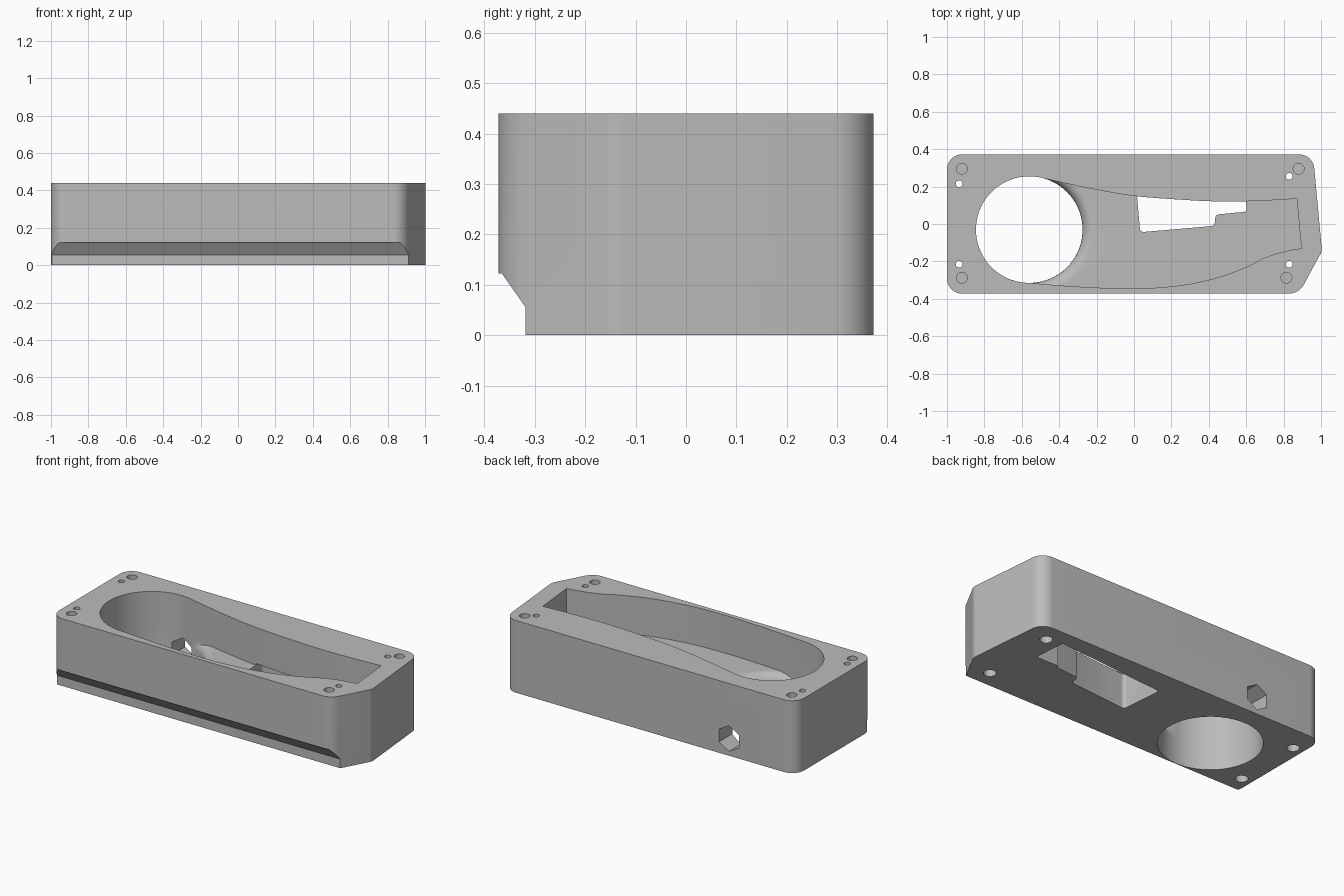
import bpy, bmesh, math
from mathutils import Vector, Matrix

if "Cube" in bpy.data.objects:
    bpy.data.objects.remove(bpy.data.objects["Cube"], do_unlink=True)

grey = bpy.data.materials.new("plain grey")
grey.use_nodes = True
COLOR = (0.5, 0.5, 0.5, 1)
grey.diffuse_color = COLOR
grey.node_tree.nodes["Principled BSDF"].inputs["Base Color"].default_value = COLOR

HEIGHT = 0.44
FLOOR = 0.21
BORE = Vector((-0.56, -0.03))
BORE_R = 0.285
TILT = math.radians(4.8)


def make(name, bm):
    bmesh.ops.recalc_face_normals(bm, faces=bm.faces)
    mesh = bpy.data.meshes.new(name)
    bm.to_mesh(mesh)
    bm.free()
    ob = bpy.data.objects.new(name, mesh)
    mesh.materials.append(grey)
    bpy.context.collection.objects.link(ob)
    return ob


def prism(name, points, start, end, matrix=None):
    """Extrude a flat outline from start to end along its normal."""
    bm = bmesh.new()
    face = bm.faces.new([bm.verts.new((p[0], p[1], start)) for p in points])
    ext = bmesh.ops.extrude_face_region(bm, geom=[face])
    verts = [v for v in ext["geom"] if isinstance(v, bmesh.types.BMVert)]
    bmesh.ops.translate(bm, verts=verts, vec=(0, 0, end - start))
    if matrix:
        bm.transform(matrix)
    return make(name, bm)


def ring(radius, sides=32, center=(0, 0), turn=0, sweep=math.tau):
    return [(center[0] + radius * math.cos(turn + sweep * i / sides),
             center[1] + radius * math.sin(turn + sweep * i / sides)) for i in range(sides)]


def rounded(corners, steps=8):
    """Fillet each (x, y, radius) corner of an outline."""
    out = []
    for i, (x, y, r) in enumerate(corners):
        p = Vector((x, y))
        a = (Vector(corners[i - 1][:2]) - p).normalized()
        b = (Vector(corners[(i + 1) % len(corners)][:2]) - p).normalized()
        half = a.angle(b) / 2
        center = p + (a + b).normalized() * (r / math.sin(half))
        u = p + a * (r / math.tan(half)) - center
        v = p + b * (r / math.tan(half)) - center
        for k in range(steps + 1):
            out.append(center + u.lerp(v, k / steps).normalized() * r)
    return out


def spline(pts, steps=5):
    """Smooth curve through the points."""
    p = [Vector(q) for q in [pts[0]] + pts + [pts[-1]]]
    out = []
    for a, b, c, d in zip(p, p[1:], p[2:], p[3:]):
        for k in range(steps):
            t = k / steps
            out.append(0.5 * (2 * b + (c - a) * t + (2 * a - 5 * b + 4 * c - d) * t * t
                              + (3 * b - a - 3 * c + d) * t ** 3))
    return out + [p[-1]]


def boolean(body, tool, operation="DIFFERENCE"):
    mod = body.modifiers.new("cut", "BOOLEAN")
    mod.operation, mod.solver, mod.object = operation, "EXACT", tool
    bpy.context.view_layer.update()
    done = bpy.data.meshes.new_from_object(
        body.evaluated_get(bpy.context.evaluated_depsgraph_get()))
    body.modifiers.clear()
    body.data = done
    bpy.data.objects.remove(tool, do_unlink=True)


# Axes for sideways cuts: the outline's second axis becomes z
ALONG_X = Matrix(((0, 0, 1, 0), (1, 0, 0, 0), (0, 1, 0, 0), (0, 0, 0, 1)))
ALONG_Y = Matrix(((1, 0, 0, 0), (0, 0, 1, 0), (0, 1, 0, 0), (0, 0, 0, 1)))

# Outer block
body = prism("housing", rounded([
    (-1, 0.372, 0.08), (-1, -0.372, 0.08), (0.882, -0.372, 0.09),
    (1.005, -0.145, 0.06), (0.957, 0.372, 0.08)]), 0, HEIGHT)

# Tapered cavity joined to the round bore
top_wall = [(0.87, 0.135), (0.7, 0.125), (0.5, 0.12), (0.3, 0.127), (0, 0.15),
            (-0.25, 0.193), (-0.47, 0.241)]
low_wall = [(-0.56, -0.315), (-0.3, -0.335), (0, -0.345), (0.25, -0.328), (0.45, -0.285),
            (0.6, -0.23), (0.7, -0.18), (0.8, -0.148), (0.895, -0.13)]
arc = ring(BORE_R, 36, BORE, math.radians(74), math.radians(195))
cavity = spline(top_wall) + arc[1:] + spline(low_wall)
boolean(body, prism("cavity_cutter", cavity, FLOOR, 0.6))
boolean(body, prism("bore_cutter", ring(BORE_R, 72, BORE), -0.1, 0.6))

# Rounded lip between floor and bore
bm = bmesh.new()
LIP = 0.06
loops = []
for k in range(7):
    t = k / 6 * math.pi / 2
    r, z = BORE_R + LIP * (1 - math.cos(t)), FLOOR - LIP + LIP * math.sin(t)
    loops.append([bm.verts.new((x, y, z)) for x, y in ring(r, 72, BORE)])
loops.append([bm.verts.new((v.co.x, v.co.y, FLOOR + 0.05)) for v in loops[-1]])
for lo, hi in zip(loops, loops[1:]):
    for i in range(72):
        j = (i + 1) % 72
        bm.faces.new((lo[i], lo[j], hi[j], hi[i]))
bm.faces.new(loops[0])
bm.faces.new(loops[-1])
lip = make("lip_cutter", bm)
boolean(lip, prism("lip_limit", cavity, 0.05, 0.6), "INTERSECT")
boolean(body, lip)

# Stepped opening through the floor, and the drain channel to the front
boolean(body, prism("opening_cutter", rounded([
    (0.01, 0.22, 0.015), (0.033, -0.044, 0.02), (0.43, -0.01, 0.02),
    (0.436, 0.05, 0.02), (0.602, 0.066, 0.015), (0.588, 0.268, 0.015)], 4), -0.1, FLOOR + 0.01))
boolean(body, prism("pocket_cutter", [
    (0.5, 0.08), (0.75, 0.08), (0.735, 0.28), (0.5, 0.258)], -0.1, 0.13))
boolean(body, prism("channel_cutter", [
    (0.65, -0.1), (0.75, -0.1), (0.75, 0.06), (0.7, 0.13), (0.65, 0.06)], -0.5, 0.15, ALONG_Y))

# Chamfered step along the lower front
boolean(body, prism("step_cutter", [
    (-0.5, -0.1), (-0.318, -0.1), (-0.318, 0.055), (-0.365, 0.122), (-0.5, 0.122)],
    -1.2, 1.2, ALONG_X))

# Hexagonal ports into the bore from the back and the left end
boolean(body, prism("back_port", ring(0.078, 6, (-0.55, 0.105), math.pi / 2), 0.1, 0.6, ALONG_Y))
boolean(body, prism("end_port", ring(0.078, 6, (-0.03, 0.105), math.pi / 2), -1.2, -0.7, ALONG_X))

# Keyhole cable exit in the angled end
turned = Matrix.Translation((0.98, 0.005, 0)) @ Matrix.Rotation(TILT, 4, "Z") @ ALONG_X
boolean(body, prism("cable_cutter", ring(0.067, 40, (0, 0.281)), -0.15, 0.1, turned))
boolean(body, prism("slit_cutter", [
    (-0.022, 0.33), (0.022, 0.33), (0.02, 0.35), (0.009, 0.362), (0.009, 0.5),
    (-0.009, 0.5), (-0.009, 0.362), (-0.02, 0.35)], -0.15, 0.1, turned))

# Blind screw holes in the top, and counterbored through holes
for x, y in ((-0.92, 0.295), (0.88, 0.295), (-0.92, -0.287), (0.815, -0.287)):
    boolean(body, prism("screw_hole", ring(0.029, 24, (x, y)), 0.28, 0.6))
for x, y in ((-0.935, 0.215), (0.83, 0.255), (-0.935, -0.215), (0.83, -0.215)):
    boolean(body, prism("through_hole", ring(0.018, 20, (x, y)), -0.1, 0.6))
    boolean(body, prism("counterbore", ring(0.035, 24, (x, y)), -0.1, 0.08))

# Blind holes in the front
for x in (-0.76, 0.64):
    boolean(body, prism("front_hole", ring(0.028, 24, (x, 0.31)), -0.5, -0.29, ALONG_Y))

# Single grey material, smooth curves with crisp edges
body.data.materials.clear()
body.data.materials.append(grey)
for poly in body.data.polygons:
    poly.material_index = 0
bpy.context.view_layer.objects.active = body
body.select_set(True)
bpy.ops.object.shade_smooth_by_angle(angle=math.radians(28))
